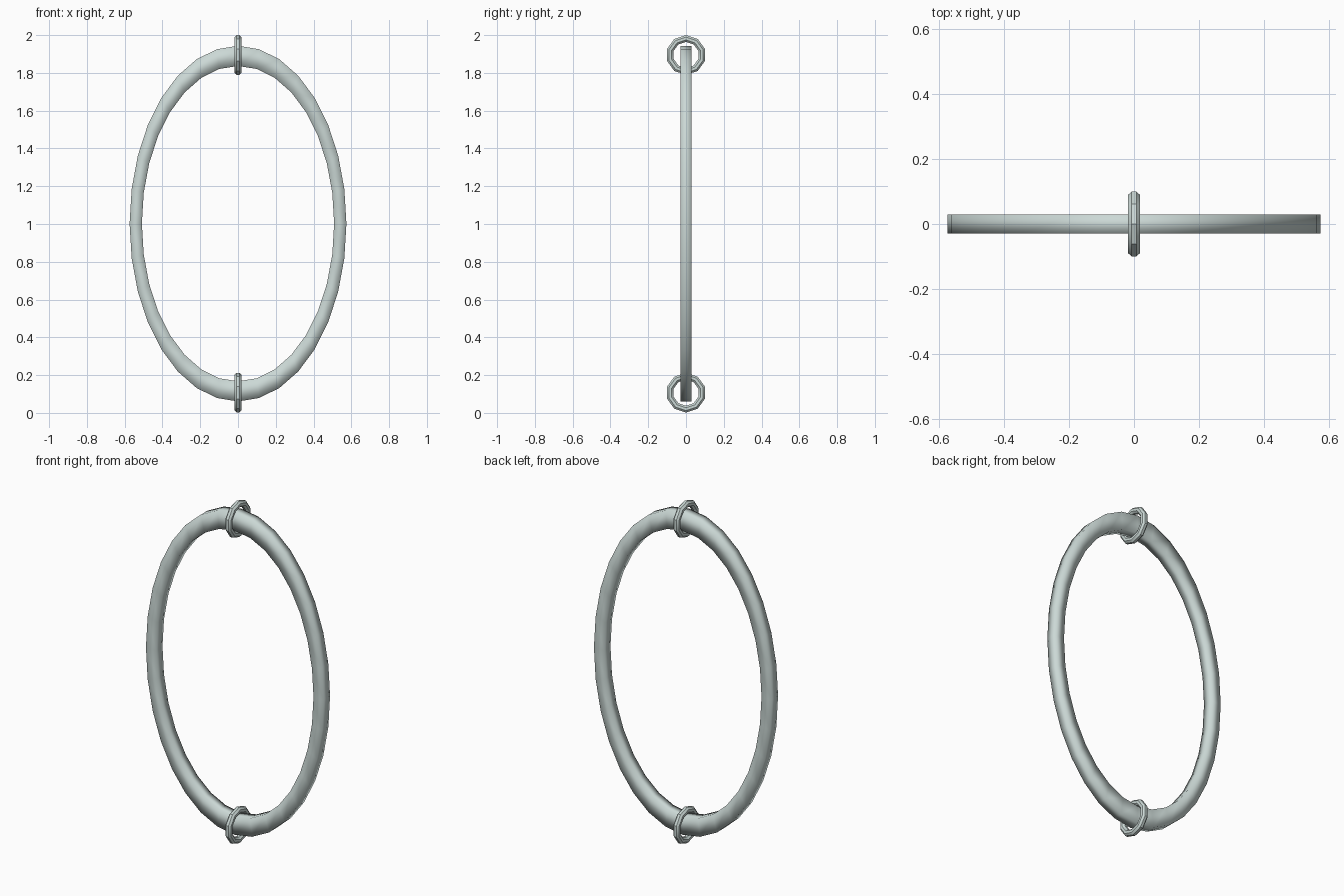
import bpy, bmesh, math
from mathutils import Vector

if "Cube" in bpy.data.objects:
    bpy.data.objects.remove(bpy.data.objects["Cube"])

metal = bpy.data.materials.new("pale grey metal")
metal.diffuse_color = (0.60, 0.69, 0.67, 1)
metal.use_nodes = True
metal.node_tree.nodes["Principled BSDF"].inputs["Base Color"].default_value = metal.diffuse_color


def sweep(name, section, segments, place, sharp_angle):
    """Sweep a closed (radius, side) section around a full turn."""
    bm = bmesh.new()
    loops = []
    for i in range(segments):
        a = 2 * math.pi * i / segments
        loops.append([bm.verts.new(place(r * math.sin(a), s, r * math.cos(a)))
                      for r, s in section])
    n = len(section)
    for i in range(segments):
        p, q = loops[i], loops[(i + 1) % segments]
        for j in range(n):
            k = (j + 1) % n
            bm.faces.new((p[j], p[k], q[k], q[j]))
    bmesh.ops.recalc_face_normals(bm, faces=bm.faces)
    mesh = bpy.data.meshes.new(name)
    bm.to_mesh(mesh)
    bm.free()
    mesh.materials.append(metal)
    obj = bpy.data.objects.new(name, mesh)
    bpy.context.collection.objects.link(obj)
    bpy.ops.object.select_all(action='DESELECT')
    obj.select_set(True)
    bpy.context.view_layer.objects.active = obj
    if sharp_angle:
        bpy.ops.object.shade_smooth_by_angle(angle=math.radians(sharp_angle))
    else:
        bpy.ops.object.shade_smooth()
    return obj


# Large oval hoop: square section, stretched upward
STRETCH = 1.64
square = [(0.574, -0.03), (0.574, 0.03), (0.509, 0.03), (0.509, -0.03)]
sweep("oval_hoop", square, 32,
      lambda u, s, v: Vector((u, s, 1.002 + v * STRETCH)), None)

# Small ten-sided links around the top and bottom of the hoop
octagon = [(0.087 + 0.0195 * math.cos(math.radians(22.5 + 45 * i)),
            0.0195 * math.sin(math.radians(22.5 + 45 * i))) for i in range(8)]
for name, z in (("top_link", 1.895), ("bottom_link", 0.107)):
    sweep(name, octagon, 10,
          lambda u, s, v, z=z: Vector((s, u, z + v)), 30)
